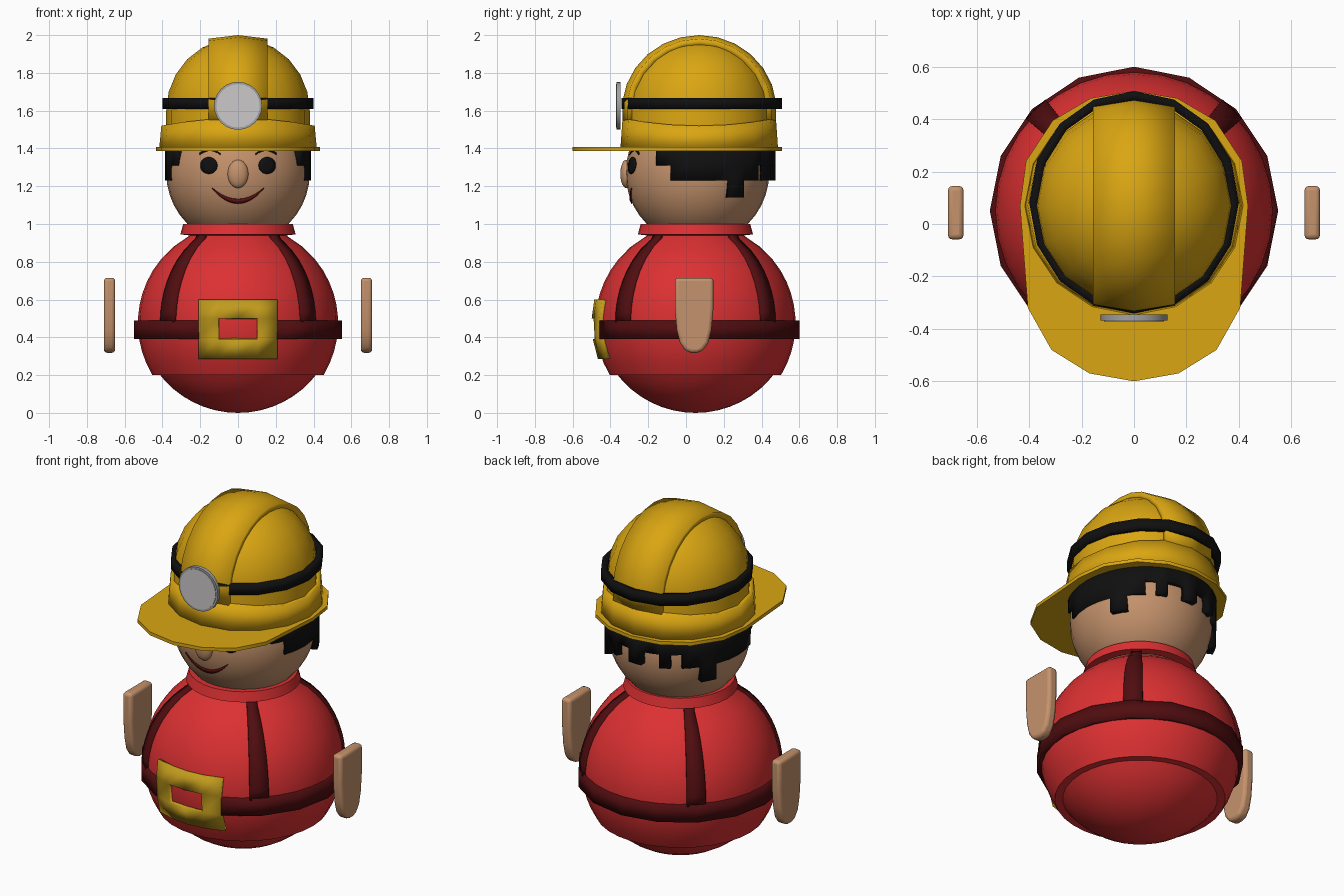
import bpy, bmesh
from math import sin, cos, radians, sqrt, pi
from mathutils import Vector

if "Cube" in bpy.data.objects:
    bpy.data.objects.remove(bpy.data.objects["Cube"])


def mat(name, r, g, b):
    m = bpy.data.materials.new(name)
    m.diffuse_color = (r, g, b, 1)
    m.use_nodes = True
    m.node_tree.nodes["Principled BSDF"].inputs["Base Color"].default_value = m.diffuse_color
    return m


RED = mat("red", .72, .03, .032)
DARK = mat("dark red", .08, .004, .005)
SKIN = mat("skin", .56, .29, .15)
BLACK = mat("black", .005, .005, .005)
GOLD = mat("helmet yellow", .70, .38, .006)
BRASS = mat("buckle gold", .54, .33, .012)
GREY = mat("lamp rim grey", .36, .36, .37)
LENS = mat("lamp light grey", .60, .58, .58)
LIP = mat("mouth red", .12, .006, .006)


def finish(name, bm, material, thick=0, bevel=0):
    me = bpy.data.meshes.new(name)
    bm.to_mesh(me)
    bm.free()
    ob = bpy.data.objects.new(name, me)
    bpy.context.collection.objects.link(ob)
    me.materials.append(material)
    bpy.ops.object.select_all(action='DESELECT')
    ob.select_set(True)
    bpy.context.view_layer.objects.active = ob
    bpy.ops.object.shade_smooth_by_angle(angle=radians(32))
    if thick:
        s = ob.modifiers.new("thickness", 'SOLIDIFY')
        s.thickness, s.offset = thick, -1
    if bevel:
        b = ob.modifiers.new("bevel", 'BEVEL')
        b.width, b.segments = bevel, 3
    return ob


def grid(name, us, vs, f, material, thick=0, skip=lambda u, v: False):
    """Surface f(u, v) over a grid; cells whose centre satisfies skip are left out."""
    bm = bmesh.new()
    p = [[bm.verts.new(f(u, v)) for v in vs] for u in us]
    for i in range(len(us) - 1):
        for j in range(len(vs) - 1):
            if not skip((us[i] + us[i + 1]) / 2, (vs[j] + vs[j + 1]) / 2):
                bm.faces.new((p[i][j], p[i + 1][j], p[i + 1][j + 1], p[i][j + 1]))
    bmesh.ops.delete(bm, geom=[v for v in bm.verts if not v.link_faces], context='VERTS')
    bmesh.ops.remove_doubles(bm, verts=bm.verts, dist=1e-5)
    return finish(name, bm, material, thick)


def steps(a, b, n):
    return [a + (b - a) * i / n for i in range(n + 1)]


def lathe(name, profile, cy, material, angles=None, sy=1, thick=0):
    """Turn a bottom-to-top (radius, z) profile; angle 0 is the front."""
    def f(a, k):
        r, z = profile[k]
        return (r * sin(radians(a)), cy - r * sy * cos(radians(a)), z)
    return grid(name, angles or steps(0, 360, 32), range(len(profile)), f, material, thick)


def ball(cz, r, z0, z1, n, dr=0):
    """Profile points on a sphere between two heights."""
    return [(sqrt(max(0, r * r - (z - cz) ** 2)) + dr, z) for z in steps(z0, z1, n)]


def prism(name, pts, move, material, bevel=0):
    bm = bmesh.new()
    face = bm.faces.new([bm.verts.new(p) for p in pts])
    ext = bmesh.ops.extrude_face_region(bm, geom=[face])
    bmesh.ops.translate(bm, vec=Vector(move), verts=[e for e in ext['geom'] if isinstance(e, bmesh.types.BMVert)])
    bmesh.ops.recalc_face_normals(bm, faces=bm.faces)
    return finish(name, bm, material, bevel=bevel)


SIXTEEN = steps(0, 360, 16)
BY = .05   # body axis
HY = .07   # helmet axis

# Body: rounded base, coat shell and collar
base = [(.525 * sin(t), .525 - .525 * cos(t)) for t in steps(0, .94, 8)]
lathe("body_base", base, BY, RED)
lathe("coat", [(.40, .2)] + ball(.475, .53, .2, .94, 12), BY, RED)
lathe("collar", [(.26, .94), (.305, .945), (.29, 1.0), (.22, 1.0)], BY, RED)

# Belt (open where the buckle sits) and four shoulder straps
lathe("belt", [(.55, .39), (.55, .49)], BY, DARK, SIXTEEN[1:-1], thick=.04)
strap = ball(.475, .53, .48, .92, 8, .013) + [(.285, .945)]
for i, a in enumerate((44, 136, 224, 316)):
    lathe(f"strap_{i + 1}", strap, BY, DARK, [a - 5.5, a, a + 5.5], thick=.03)

# Buckle: curved frame with an open middle
grid("buckle", [-.21, -.105, 0, .105, .21], [.285, .39, .5, .6],
     lambda x, z: (x, BY - sqrt(.55 ** 2 - x * x - (z - .475) ** 2), z), BRASS, .03,
     lambda x, z: abs(x) < .105 and .39 < z < .5)

# Hands: flat slabs rounded at the bottom
half = [(.102, .715), (.102, .55), (.092, .44), (.075, .37), (.045, .328), (.015, .318)]
outline = half + [(-y, z) for y, z in reversed(half)]
for side, x in (("left", -.71), ("right", .65)):
    prism(side + "_hand", [(x, .043 + y, z) for y, z in outline], (.06, 0, 0), SKIN, .018)

# Head
HC, HR = Vector((0, .06, 1.27)), .38
lathe("head", [(HR * sin(t), HC.z - HR * cos(t)) for t in steps(0, pi, 20)], HC.y, SKIN)


def on_face(x, z, lift=.006):
    return (x, HC.y - sqrt((HR + lift) ** 2 - x * x - (z - HC.z) ** 2), z)


# Nose
grid("nose", steps(0, 2 * pi, 20), steps(0, pi, 12),
     lambda a, t: (.055 * sin(t) * sin(a), -.316 - .032 * sin(t) * cos(a), 1.265 - .075 * cos(t)), SKIN)

# Eyes and eyebrows
for side, s in (("left", -1), ("right", 1)):
    grid(side + "_eye", steps(0, 2 * pi, 20), [.045, .022, 0],
         lambda a, r: on_face(s * .155 + r * cos(a), 1.31 + r * sin(a)), BLACK, .005)
    grid(side + "_eyebrow", steps(-.055, .055, 8), [0, .009],
         lambda u, v: on_face(s * .15 + u, 1.388 - 7 * u * u + v), BLACK, .005)

# Smile: crescent laid on the face
grid("mouth", steps(-.137, .137, 14), [0, 1],
     lambda x, v: on_face(x, 1.187 - (.08 - .02 * v) * (1 - (x / .137) ** 2) + .004 * v), LIP, .005)

# Hair: shell with a stepped lower edge
cols = [57, 63, 69, 80, 91, 102, 113, 119.5, 126, 133, 141, 150, 159, 166, 174, 180]
cols += [360 - a for a in reversed(cols[:-1])]


def hair_end(a):
    a = min(a, 360 - a)
    if 113 < a < 126:
        return 1.14
    return 1.31 if a < 69 or 141 < a < 150 or 159 < a < 174 else 1.23


grid("hair", cols, [1.14, 1.23, 1.31, 1.42],
     lambda a, z: (.387 * sin(radians(a)), .065 - .41 * cos(radians(a)), z), BLACK, .05,
     lambda a, z: z < hair_end(a))

# Helmet: dome, raised centre ridge, lower band and peaked brim
dome = [(.38, 1.42)] + [(.38 * cos(t), 1.6 + .385 * sin(t)) for t in steps(0, pi / 2, 6)]
lathe("helmet_dome", dome, HY, GOLD, SIXTEEN, 1.03)


def ridge_point(x, t):
    ry, rz = (.385, .381) if x else (.41, .4)
    return (x, HY - ry * cos(t), 1.6 + rz * sin(t))


grid("helmet_ridge", [-.157, 0, .157], steps(-.13, pi + .13, 14), ridge_point, GOLD, .04)


def band_point(a, v):
    c = cos(radians(a))
    r = .418 - .012 * v
    return (r * sin(radians(a)), HY - r * c, 1.39 + v * (.13 + .04 * c * c))


grid("helmet_band", SIXTEEN, [0, 1], band_point, GOLD, .04)
edge = [(0, -.6), (.17, -.57), (.315, -.48), (.405, -.32), (.435, .07),
        (.412, .24), (.31, .395), (.165, .48), (0, .508)]
edge += [(-x, y) for x, y in reversed(edge[1:-1])]
prism("helmet_brim", [(x, y, 1.387) for x, y in edge], (0, 0, .02), GOLD)

# Headband and lamp
lathe("headband", [(.40, 1.61), (.40, 1.668)], .083, BLACK, SIXTEEN, 1.06, .035)
for name, r, y, d, m in (("lamp_rim", .127, -.357, .022, GREY), ("lamp_lens", .115, -.368, .006, LENS)):
    bpy.ops.mesh.primitive_cylinder_add(vertices=24, radius=r, depth=d, location=(0, y, 1.626),
                                        rotation=(pi / 2, 0, 0))
    lamp = bpy.context.object
    lamp.name = name
    lamp.data.materials.append(m)
    bpy.ops.object.shade_smooth_by_angle(angle=radians(32))
